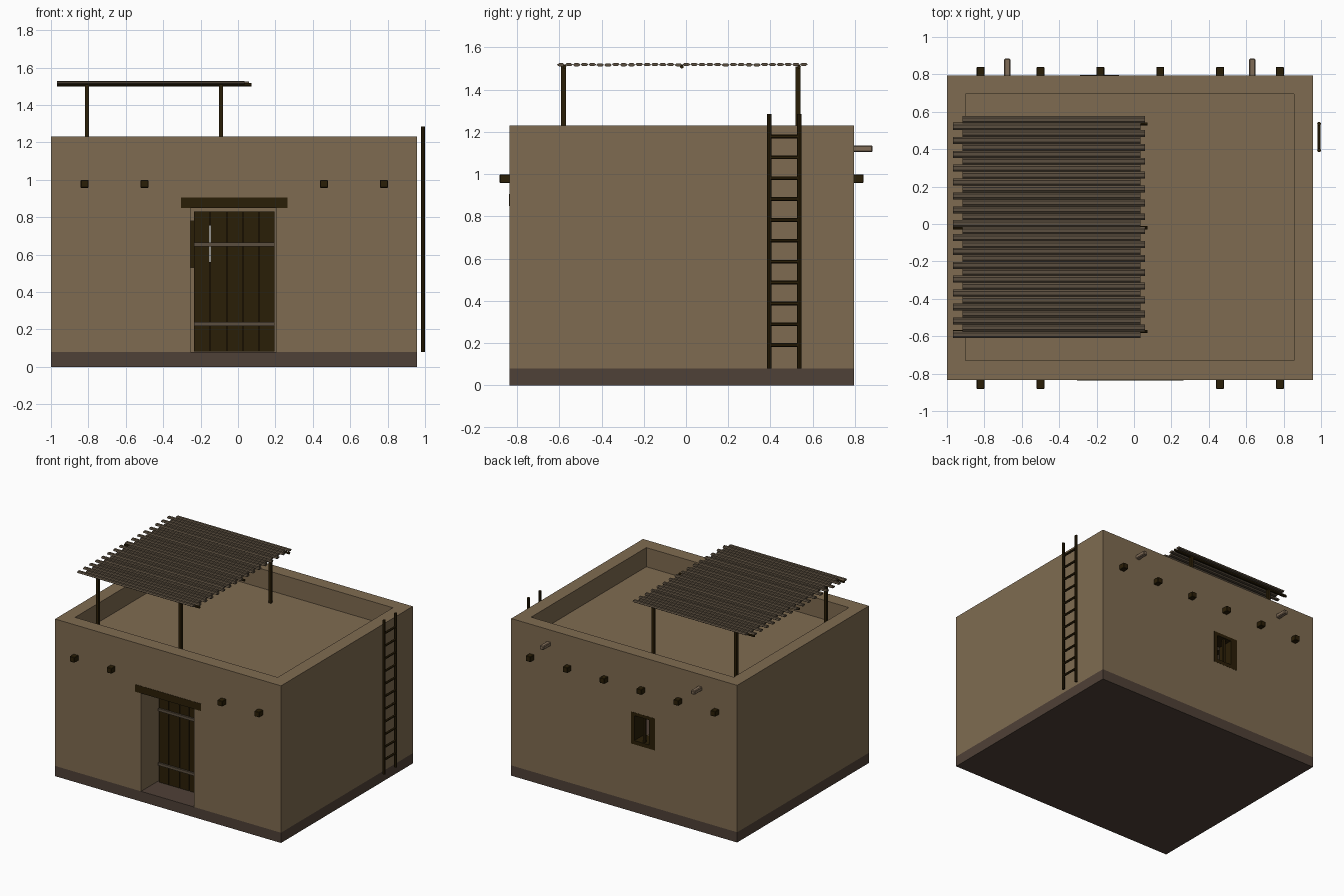
import bpy, bmesh, math, random
from mathutils import Matrix, Vector

if "Cube" in bpy.data.objects:
    bpy.data.objects.remove(bpy.data.objects["Cube"])

random.seed(3)


def material(name, rgb):
    m = bpy.data.materials.new(name)
    m.diffuse_color = (*rgb, 1)
    m.use_nodes = True
    m.node_tree.nodes["Principled BSDF"].inputs["Base Color"].default_value = m.diffuse_color
    return m


ADOBE = material("adobe", (0.212, 0.148, 0.082))
BASE = material("foundation_brown", (0.078, 0.052, 0.038))
WOOD = material("dark_wood", (0.023, 0.013, 0.002))
CANE = material("weathered_wood", (0.105, 0.078, 0.050))
SPOUT = material("clay", (0.215, 0.150, 0.095))


def finish(name, bm, mat):
    bmesh.ops.recalc_face_normals(bm, faces=bm.faces)
    me = bpy.data.meshes.new(name)
    bm.to_mesh(me)
    bm.free()
    if mat:
        me.materials.append(mat)
    ob = bpy.data.objects.new(name, me)
    bpy.context.collection.objects.link(ob)
    return ob


def box(name, x, y, z, mat, bevel=0.0):
    """Box from three (min, max) ranges, optionally chamfered."""
    bm = bmesh.new()
    size = [r[1] - r[0] for r in (x, y, z)]
    mid = Vector([(r[0] + r[1]) / 2 for r in (x, y, z)])
    bmesh.ops.create_cube(bm, size=1, matrix=Matrix.Translation(mid) @ Matrix.Diagonal((*size, 1)))
    if bevel:
        bmesh.ops.bevel(bm, geom=bm.edges[:], offset=bevel, segments=1, affect='EDGES')
    return finish(name, bm, mat)


def rod(name, a, b, r, mat, sides=8):
    """Faceted round pole from a to b."""
    a, b = Vector(a), Vector(b)
    d = b - a
    bm = bmesh.new()
    rot = d.to_track_quat('Z', 'Y').to_matrix().to_4x4()
    bmesh.ops.create_cone(bm, cap_ends=True, segments=sides, radius1=r, radius2=r, depth=d.length,
                          matrix=Matrix.Translation((a + b) / 2) @ rot)
    return finish(name, bm, mat)


# House shell: solid block with room, roof well, doorway and window cut out
box("foundation", (-1, 0.957), (-0.835, 0.795), (0, 0.08), BASE)
walls = box("walls", (-1, 0.957), (-0.835, 0.795), (0.08, 1.23), ADOBE)
cutters = [
    box("cut_room", (-0.80, 0.755), (-0.61, 0.60), (0.02, 1.0), None),
    box("cut_roof_well", (-0.9, 0.855), (-0.73, 0.695), (1.08, 1.4), None),
    box("cut_door", (-0.255, 0.205), (-1.0, -0.5), (0.03, 0.848), None),
    box("cut_window", (-0.29, -0.08), (0.5, 1.0), (0.53, 0.78), None),
]
for c in cutters:
    c.hide_render = True
    mod = walls.modifiers.new("cut", 'BOOLEAN')
    mod.operation = 'DIFFERENCE'
    mod.solver = 'EXACT'
    mod.object = c
bpy.context.view_layer.update()
cut_mesh = bpy.data.meshes.new_from_object(walls.evaluated_get(bpy.context.evaluated_depsgraph_get()))
walls.modifiers.clear()
walls.data = cut_mesh
cut_mesh.materials.clear()
cut_mesh.materials.append(ADOBE)
for p in cut_mesh.polygons:
    p.material_index = 0
for c in cutters:
    bpy.data.objects.remove(c)

# Lintel and plank door with crossbars
box("lintel", (-0.305, 0.265), (-0.837, -0.61), (0.848, 0.905), WOOD)
seams = [-0.235, -0.15, -0.058, 0.025, 0.112, 0.195]
for i in range(5):
    left = seams[i] + (0.002 if i else 0)
    right = seams[i + 1] - (0.002 if i < 4 else 0)
    box(f"door_plank_{i + 1}", (left, right), (-0.64, -0.615), (0.083, 0.83), WOOD)
# Backing strips close the seams except the first, which lets daylight through at window height
for i in range(1, 5):
    for z in ([(0.083, 0.56), (0.755, 0.83)] if i == 1 else [(0.083, 0.83)]):
        box("door_seam_strip", (seams[i] - 0.008, seams[i] + 0.008), (-0.615, -0.612), z, WOOD)
for i, z in enumerate((0.219, 0.644)):
    box(f"door_crossbar_{i + 1}", (-0.235, 0.195), (-0.653, -0.64), (z, z + 0.021), CANE)

# Window frame with central mullion
for name, x, z in (("left", (-0.29, -0.235), (0.53, 0.78)), ("right", (-0.11, -0.08), (0.53, 0.78)),
                   ("bottom", (-0.235, -0.11), (0.53, 0.56)), ("top", (-0.235, -0.11), (0.755, 0.78))):
    box(f"window_frame_{name}", x, (0.67, 0.796), z, WOOD)
box("window_mullion", (-0.194, -0.176), (0.765, 0.785), (0.56, 0.755), WOOD)

# Ceiling beams: the middle two stop behind the lintel
for i in range(6):
    x = -0.82 + 0.32 * i
    front = -0.70 if i in (2, 3) else -0.882
    box(f"roof_beam_{i + 1}", (x - 0.021, x + 0.021), (front, 0.84), (0.957, 0.999), WOOD, 0.003)

# Rain spouts through the back parapet
for i, x in enumerate((-0.677, 0.632)):
    box(f"rain_spout_{i + 1}", (x - 0.017, x + 0.017), (0.70, 0.884), (1.105, 1.136), SPOUT, 0.005)

# Pergola: square posts, three beams, staggered canes
for x in (-0.807, -0.09):
    for y in (-0.58, 0.53):
        box("pergola_post", (x - 0.011, x + 0.011), (y - 0.011, y + 0.011), (1.07, 1.508), WOOD)
for y in (-0.575, -0.02, 0.535):
    rod("pergola_beam", (-0.968, y, 1.508), (0.072, y, 1.508), 0.009, WOOD)
ring = [(0.0186 * math.cos(k * math.pi / 3), 0.0085 * math.sin(k * math.pi / 3)) for k in range(6)]
for i in range(32):
    y = -0.592 + 0.0371 * i
    x0, x1 = (-0.968, 0.036) if i % 2 == 0 else (-0.918, 0.060)
    z = 1.518 + random.uniform(-0.0015, 0.0015)
    bm = bmesh.new()
    face = bm.faces.new([bm.verts.new((x0, y + v, z + w)) for v, w in ring])
    ext = bmesh.ops.extrude_face_region(bm, geom=[face], use_keep_orig=True)
    bmesh.ops.translate(bm, vec=(x1 - x0, 0, 0),
                        verts=[g for g in ext["geom"] if isinstance(g, bmesh.types.BMVert)])
    finish(f"pergola_cane_{i + 1}", bm, CANE)

# Ladder beside the right wall
for y in (0.394, 0.536):
    rod("ladder_rail", (0.9895, y, 0.08), (0.9895, y, 1.285), 0.0105, WOOD)
for i in range(11):
    z = 0.19 + 0.0988 * i
    rod(f"ladder_rung_{i + 1}", (0.9895, 0.394, z), (0.9895, 0.536, z), 0.009, WOOD, 6)
